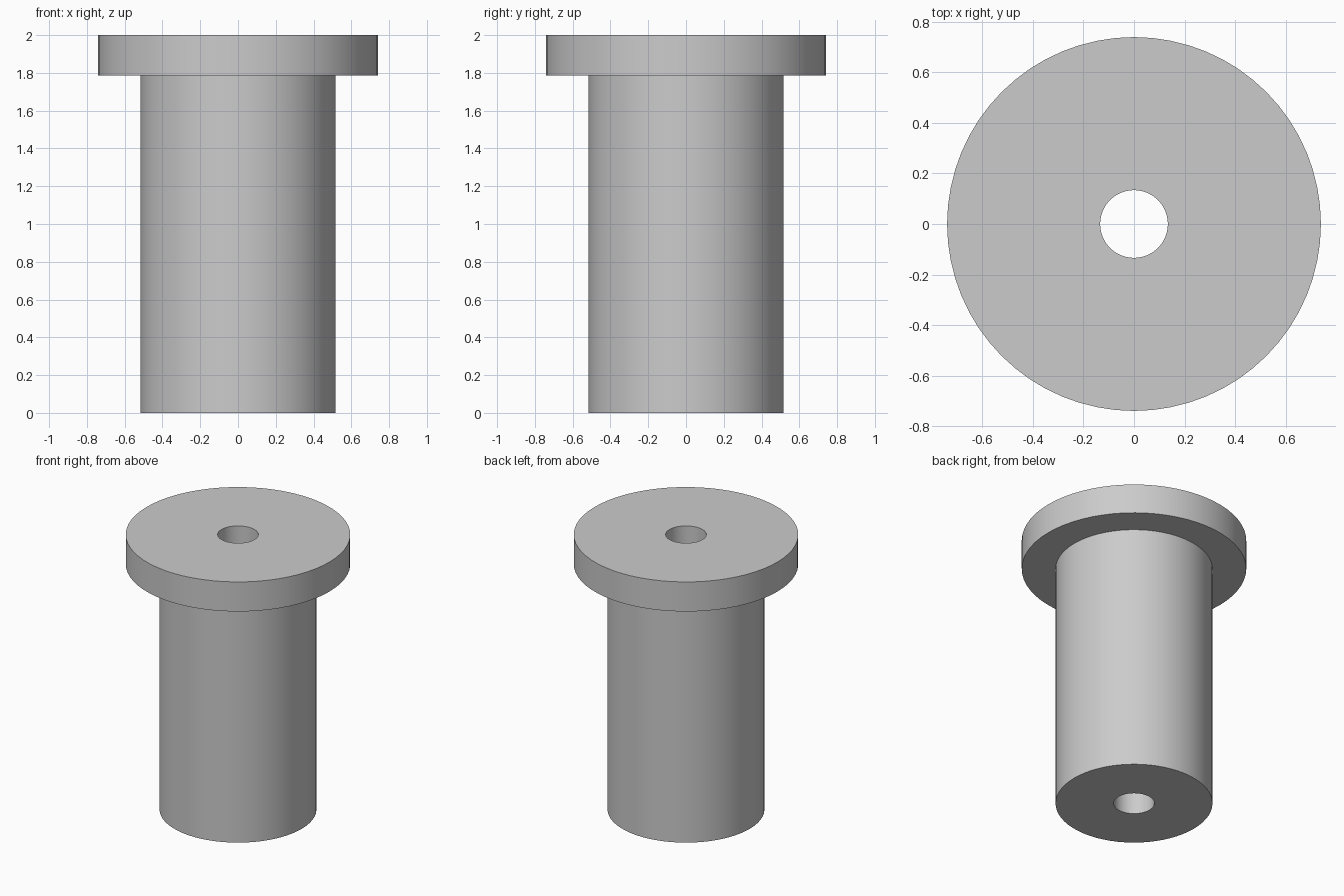
import bpy
import bmesh
import math

cube = bpy.data.objects.get("Cube")
if cube:
    bpy.data.objects.remove(cube, do_unlink=True)

SIDES = 64
BORE, SHAFT, FLANGE = 0.134, 0.517, 0.74
SHOULDER, TOP = 1.785, 2.0

# Plain grey material
grey = bpy.data.materials.new("light_grey")
grey.use_nodes = True
colour = (0.6, 0.6, 0.6, 1.0)
grey.diffuse_color = colour
grey.node_tree.nodes["Principled BSDF"].inputs["Base Color"].default_value = colour

# Half section of the flanged bushing, revolved around z
profile = [(BORE, 0), (SHAFT, 0), (SHAFT, SHOULDER),
           (FLANGE, SHOULDER), (FLANGE, TOP), (BORE, TOP)]

bm = bmesh.new()
rings = []
for i in range(SIDES):
    a = math.tau * i / SIDES
    rings.append([bm.verts.new((r * math.cos(a), r * math.sin(a), z))
                  for r, z in profile])
for i, ring in enumerate(rings):
    following = rings[(i + 1) % SIDES]
    for j in range(len(profile)):
        k = (j + 1) % len(profile)
        bm.faces.new((ring[j], following[j], following[k], ring[k]))
bmesh.ops.recalc_face_normals(bm, faces=bm.faces)

mesh = bpy.data.meshes.new("flanged_bushing")
bm.to_mesh(mesh)
bm.free()
mesh.materials.append(grey)
bushing = bpy.data.objects.new("flanged_bushing", mesh)
bpy.context.collection.objects.link(bushing)

# Smooth round walls, crisp rims
bpy.ops.object.select_all(action="DESELECT")
bushing.select_set(True)
bpy.context.view_layer.objects.active = bushing
bpy.ops.object.shade_smooth_by_angle(angle=math.radians(30))
